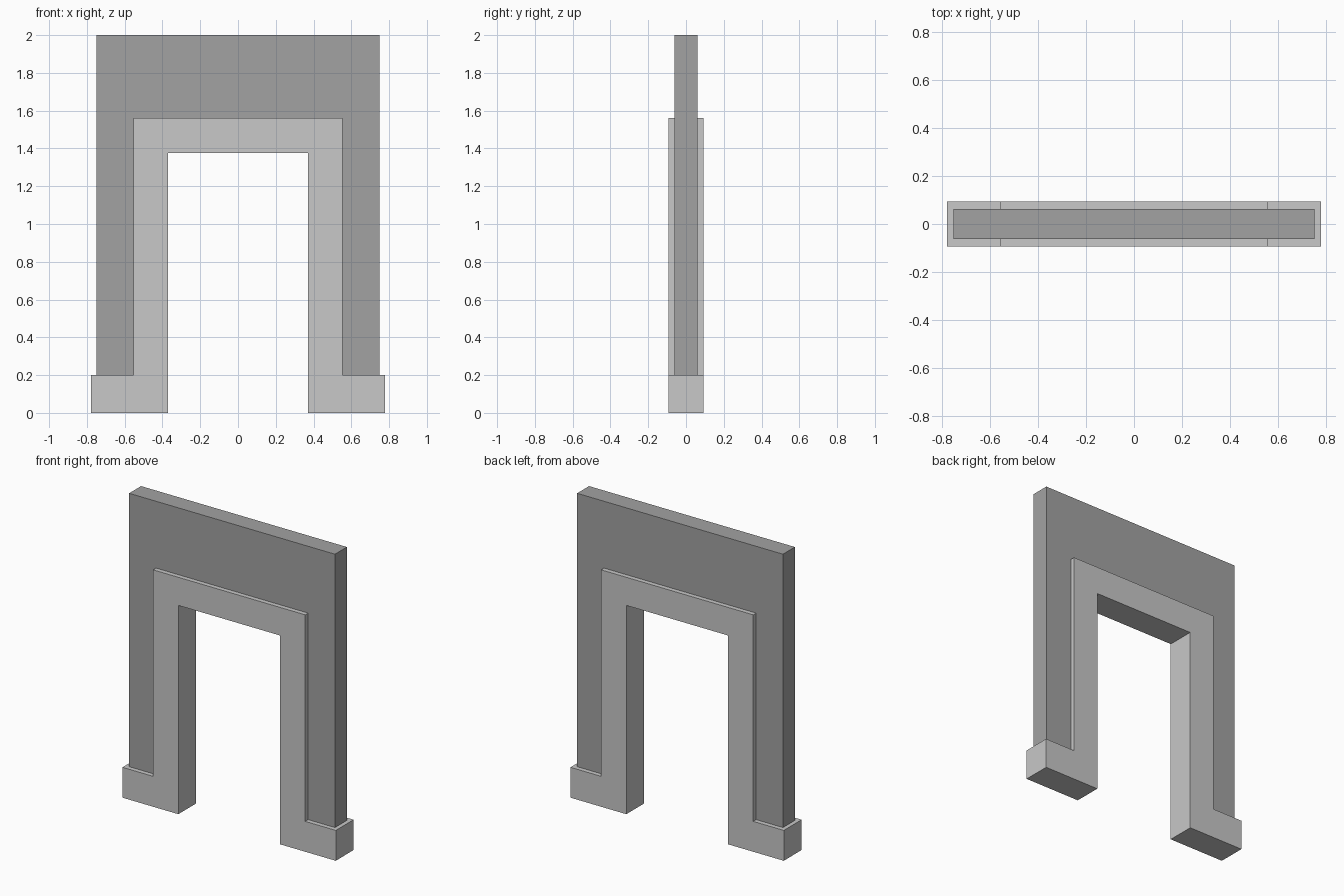
import bpy, bmesh

if "Cube" in bpy.data.objects:
    bpy.data.objects.remove(bpy.data.objects["Cube"])


def material(name, grey):
    m = bpy.data.materials.new(name)
    m.diffuse_color = (grey, grey, grey, 1)
    m.use_nodes = True
    m.node_tree.nodes["Principled BSDF"].inputs["Base Color"].default_value = m.diffuse_color
    return m


def extruded(name, half_profile, half_depth, mat):
    """Mirror a right-hand x/z half profile and extrude it along y."""
    outline = half_profile + [(-x, z) for x, z in reversed(half_profile)]
    bm = bmesh.new()
    face = bm.faces.new([bm.verts.new((x, -half_depth, z)) for x, z in outline])
    new = bmesh.ops.extrude_face_region(bm, geom=[face])["geom"]
    verts = [g for g in new if isinstance(g, bmesh.types.BMVert)]
    bmesh.ops.translate(bm, verts=verts, vec=(0, 2 * half_depth, 0))
    bmesh.ops.recalc_face_normals(bm, faces=bm.faces[:])
    mesh = bpy.data.meshes.new(name)
    bm.to_mesh(mesh)
    bm.free()
    mesh.materials.append(mat)
    obj = bpy.data.objects.new(name, mesh)
    bpy.context.collection.objects.link(obj)
    return obj


wall_grey = material("dark wall grey", 0.365)
trim_grey = material("light trim grey", 0.58)

inner, outer, plinth = 0.37, 0.554, 0.777
door_top, trim_top, plinth_top = 1.375, 1.56, 0.20

# Thin wall around the doorway, resting on the plinths
extruded("wall", [(0.75, 2.0), (0.75, plinth_top), (outer, plinth_top),
                  (outer, trim_top)], 0.062, wall_grey)

# Thicker door frame with a plinth foot on each side
extruded("door_frame", [(outer, trim_top), (outer, plinth_top),
                        (plinth, plinth_top), (plinth, 0), (inner, 0),
                        (inner, door_top)], 0.0925, trim_grey)
